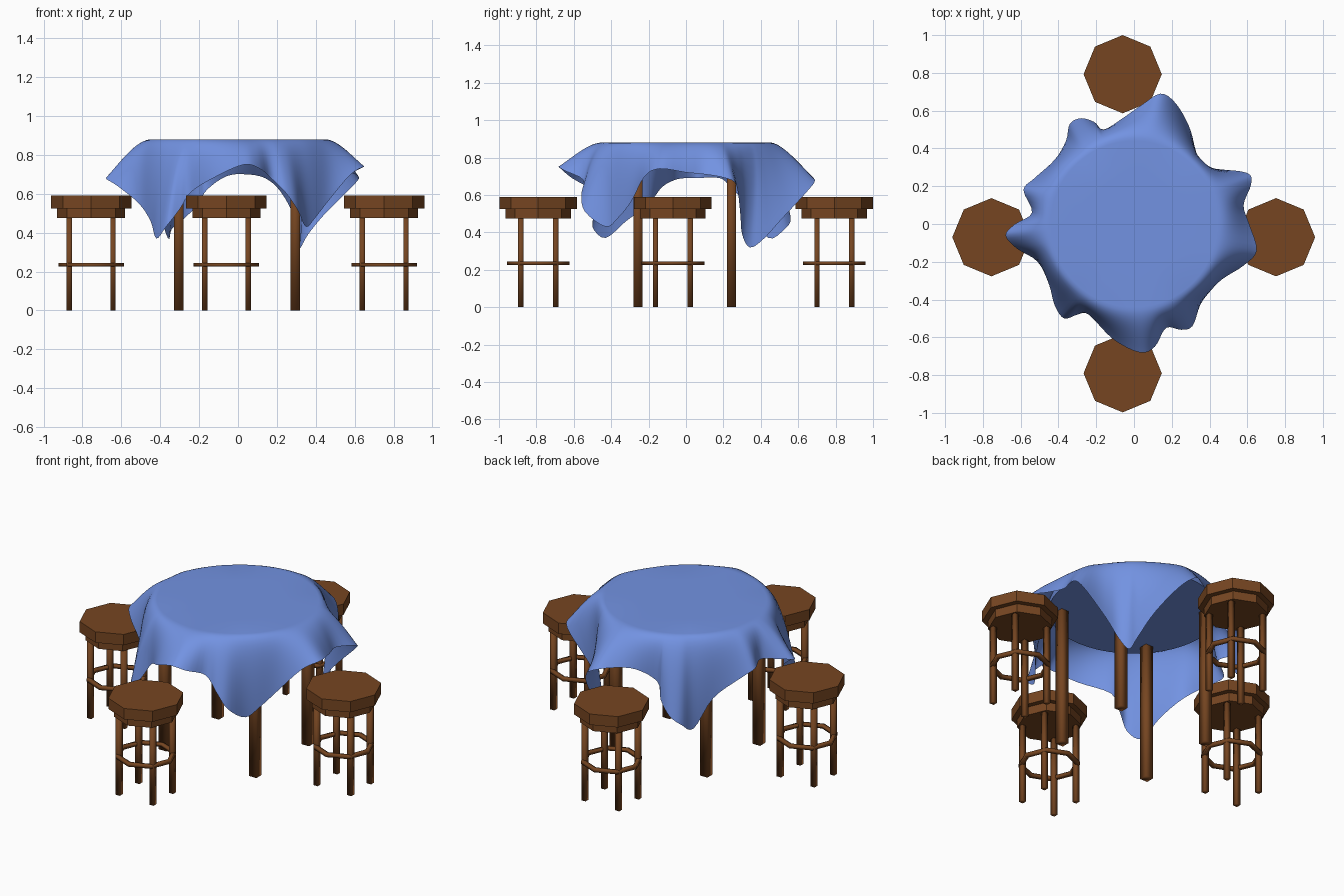
import bpy, bmesh, math
from mathutils import Vector

if "Cube" in bpy.data.objects:
    bpy.data.objects.remove(bpy.data.objects["Cube"])


def material(name, rgb):
    m = bpy.data.materials.new(name)
    m.diffuse_color = (*rgb, 1)
    m.use_nodes = True
    m.node_tree.nodes["Principled BSDF"].inputs["Base Color"].default_value = m.diffuse_color
    return m


wood = material("wood", (0.18, 0.06, 0.015))
blue = material("blue_cloth", (0.17, 0.29, 0.76))


def cylinder(name, x, y, z0, z1, r, sides=8, mat=wood):
    bpy.ops.mesh.primitive_cylinder_add(vertices=sides, radius=r, depth=z1 - z0,
                                        location=(x, y, (z0 + z1) / 2))
    ob = bpy.context.object
    ob.name = name
    ob.data.materials.append(mat)
    return ob


def post(name, x, y, z1, width):
    """Square leg with softly shaded sides."""
    ob = cylinder(name, x, y, 0, z1, width / math.sqrt(2), 4)
    ob.rotation_euler.z = math.pi / 4
    bpy.ops.object.shade_smooth()


def add_mesh(name, bm, mat):
    for f in bm.faces:
        f.smooth = True
    mesh = bpy.data.meshes.new(name)
    bm.to_mesh(mesh)
    bm.free()
    mesh.materials.append(mat)
    bpy.context.collection.objects.link(bpy.data.objects.new(name, mesh))


def foot_ring(name, x, y, z, r_in, r_out, h):
    """Octagonal ring with a square section."""
    bm = bmesh.new()
    section = [(r_in, -h), (r_out, -h), (r_out, h), (r_in, h)]
    loops = []
    for k in range(8):
        a = k * math.pi / 4
        loops.append([bm.verts.new((x + r * math.cos(a), y + r * math.sin(a), z + dz))
                      for r, dz in section])
    for k in range(8):
        a, b = loops[k], loops[(k + 1) % 8]
        for s in range(4):
            t = (s + 1) % 4
            bm.faces.new((a[s], b[s], b[t], a[t]))
    bmesh.ops.recalc_face_normals(bm, faces=bm.faces[:])
    add_mesh(name, bm, wood)


# Stools: octagonal seat, apron, four legs and a foot ring
def stool(tag, x, y):
    cylinder(tag + "_seat", x, y, 0.525, 0.59, 0.207)
    cylinder(tag + "_apron", x, y, 0.475, 0.525, 0.175)
    for i, (sx, sy) in enumerate([(1, 1), (-1, 1), (-1, -1), (1, -1)]):
        post(f"{tag}_leg_{i}", x + sx * 0.112, y + sy * 0.093, 0.475, 0.028)
    foot_ring(tag + "_foot_ring", x, y, 0.235, 0.145, 0.168, 0.01)


stool("back_stool", -0.06, 0.793)
stool("front_stool", -0.06, -0.79)
stool("left_stool", -0.755, -0.07)
stool("right_stool", 0.752, -0.07)

# Table legs and the round top under the cloth
for x in (-0.305, 0.295):
    for y in (-0.257, 0.243):
        post("table_leg", x, y, 0.83, 0.05)
cylinder("table_top", 0, 0, 0.828, 0.863, 0.465, 48, blue)
bpy.ops.object.shade_smooth_by_angle(angle=math.radians(30))

# Hem of the square cloth, counter-clockwise: low corners, raised flaring sides
hem = [
    (.61, 0, .72), (.58, .10, .71), (.62, .21, .69), (.60, .27, .65), (.45, .29, .50),
    (.36, .30, .39), (.32, .34, .32), (.32, .41, .36), (.29, .52, .48), (.22, .64, .61),
    (.14, .69, .68), (.04, .63, .70), (-.06, .56, .69), (-.16, .50, .62), (-.21, .54, .54),
    (-.28, .56, .47), (-.34, .53, .42), (-.36, .44, .37), (-.42, .34, .53), (-.53, .24, .64),
    (-.585, .18, .69), (-.54, .06, .69), (-.63, 0, .69), (-.68, -.06, .68), (-.62, -.13, .64),
    (-.51, -.20, .55), (-.45, -.32, .46), (-.42, -.43, .37), (-.37, -.50, .43), (-.30, -.48, .52),
    (-.24, -.48, .61), (-.11, -.61, .69), (.03, -.68, .75), (.11, -.65, .73), (.17, -.55, .68),
    (.25, -.56, .60), (.31, -.54, .51), (.35, -.43, .43), (.40, -.36, .48), (.47, -.29, .57),
    (.58, -.22, .70), (.65, -.14, .74)]
hem = [Vector(p) for p in hem]


def smooth_loop(pts, steps):
    """Closed Catmull-Rom curve."""
    out, n = [], len(pts)
    for i in range(n):
        a, b, c, d = (pts[(i + k - 1) % n] for k in range(4))
        for s in range(steps):
            t = s / steps
            out.append(0.5 * (2 * b + (c - a) * t + (2 * a - 5 * b + 4 * c - d) * t * t
                              + (3 * b - a - 3 * c + d) * t ** 3))
    return out


# Tablecloth: flat disc, then each strand bends over the rim down to the hem
bm = bmesh.new()
edge = smooth_loop(hem, 4)
rings = [[] for _ in range(16)]
for p in edge:
    d = Vector((p.x, p.y, 0)).normalized()
    p0 = d * 0.44 + Vector((0, 0, 0.88))
    p1 = d * 0.52 + Vector((0, 0, 0.885))
    p2 = p.lerp(d * 0.53 + Vector((0, 0, 0.85)), 0.5)
    rings[0].append(bm.verts.new(d * 0.25 + Vector((0, 0, 0.88))))
    for k in range(1, 16):
        t = (k - 1) / 14
        u = 1 - t
        rings[k].append(bm.verts.new(u ** 3 * p0 + 3 * u * u * t * p1 + 3 * u * t * t * p2 + t ** 3 * p))
centre = bm.verts.new((0, 0, 0.88))
n = len(edge)
for i in range(n):
    j = (i + 1) % n
    bm.faces.new((centre, rings[0][i], rings[0][j]))
    for a, b in zip(rings, rings[1:]):
        bm.faces.new((a[i], b[i], b[j], a[j]))
add_mesh("tablecloth", bm, blue)
